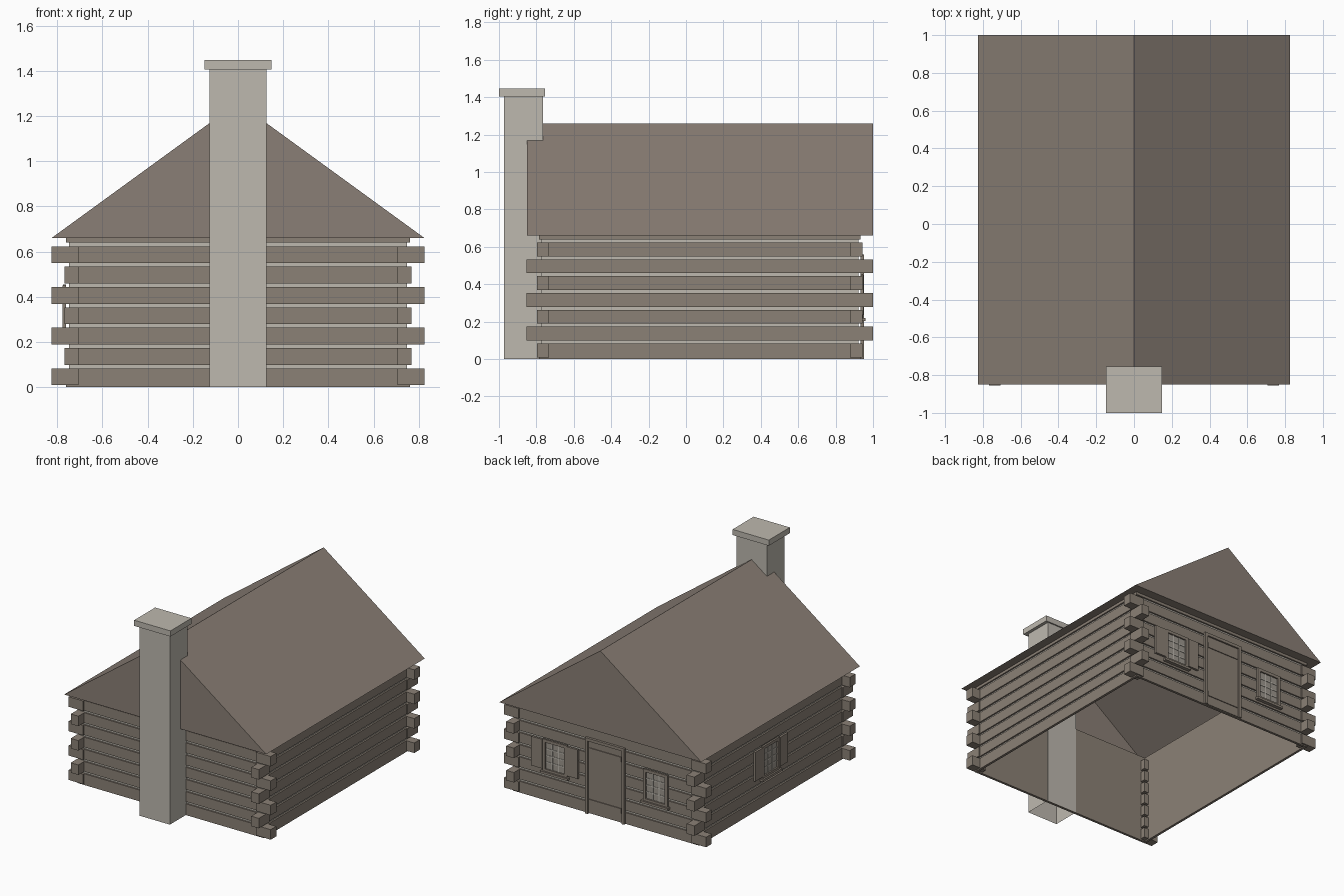
import bpy, bmesh

cube = bpy.data.objects.get("Cube")
if cube:
    bpy.data.objects.remove(cube, do_unlink=True)


def material(name, srgb):
    rgba = [(c / 255) ** 2.2 for c in srgb] + [1]
    m = bpy.data.materials.new(name)
    m.diffuse_color = rgba
    m.use_nodes = True
    m.node_tree.nodes["Principled BSDF"].inputs["Base Color"].default_value = rgba
    return m


WOOD = material("weathered wood", (138, 128, 117))
ROOF = material("roof brown", (137, 126, 117))
STONE = material("pale stone", (188, 183, 173))
GLASS = material("window glass", (156, 150, 141))

# Wall half sizes, wall centre in y, wall height
WX, WY, CY, TOP = 0.76, 0.86, 0.073, 0.66
BACK = CY + WY


def build(name, bm, mat):
    bmesh.ops.recalc_face_normals(bm, faces=bm.faces)
    mesh = bpy.data.meshes.new(name)
    bm.to_mesh(mesh)
    bm.free()
    mesh.materials.append(mat)
    ob = bpy.data.objects.new(name, mesh)
    bpy.context.collection.objects.link(ob)
    return ob


def add_box(bm, x, y, z, open_bottom=False):
    """Add a box from (low, high) pairs."""
    verts = bmesh.ops.create_cube(bm, size=1)["verts"]
    for v in verts:
        for i, (a, b) in enumerate((x, y, z)):
            v.co[i] = min(a, b) if v.co[i] < 0 else max(a, b)
    if open_bottom:
        low = min(z)
        faces = {f for v in verts for f in v.link_faces}
        bmesh.ops.delete(bm, geom=[f for f in faces if all(v.co.z == low for v in f.verts)],
                         context="FACES_ONLY")


def boxes(name, mat, items):
    bm = bmesh.new()
    for item in items:
        add_box(bm, *item)
    return build(name, bm, mat)


def ring(outer, inner, z):
    """Four wall slabs around the house, offsets measured inward from the wall face."""
    ox, oy, ix, iy = WX - outer, WY - outer, WX - inner, WY - inner
    out = []
    for s in (-1, 1):
        out.append(((-ox, ox), (CY + s * iy, CY + s * oy), z))
        out.append(((s * ix, s * ox), (CY - iy, CY + iy), z))
    return out


# Walls: log courses, recessed chinking, inner lining and top plate
PITCH, LOG_H, COURSES = 0.09, 0.074, 7
levels = [(0.009 + PITCH * i, 0.009 + PITCH * i + LOG_H) for i in range(COURSES)]
logs = []
for i, (z0, z1) in enumerate(levels):
    logs += ring(0, 0.015, (z0 if i else 0, z1))
logs += ring(0, 0.015, (0.64, TOP))
boxes("wall_logs", WOOD, logs)
boxes("chinking", STONE, ring(0.012, 0.015, (0.08, 0.645)))
boxes("inner_lining", WOOD, ring(0.015, 0.018, (0, TOP)))

# Crossed log ends at the corners, alternating direction by course
ends = []
for i, z in enumerate(levels):
    long_x, long_y = (0.825, 0.87) if i % 2 == 0 else (0.768, 0.927)
    for sx in (-1, 1):
        for sy in (-1, 1):
            ends.append(((sx * 0.706, sx * long_x),
                         (CY + sy * 0.805, CY + sy * long_y), z))
boxes("corner_log_ends", WOOD, ends)

# Roof shell: two slopes, two gables and a soffit that stops at the walls
RX, RIDGE, Y0, Y1 = 0.825, 1.26, -0.85, 1.0
bm = bmesh.new()
front, back = [[bm.verts.new(p) for p in ((-RX, y, TOP), (0, y, RIDGE), (RX, y, TOP))]
               for y in (Y0, Y1)]
for i in (0, 1):
    bm.faces.new((front[i], front[i + 1], back[i + 1], back[i]))
bm.faces.new(front)
bm.faces.new(back)
rim = (front[0], front[2], back[2], back[0])
inner = [bm.verts.new((sx * (WX - 0.018), CY + sy * (WY - 0.018), TOP))
         for sx, sy in ((-1, -1), (1, -1), (1, 1), (-1, 1))]
for i in range(4):
    j = (i + 1) % 4
    bm.faces.new((rim[i], rim[j], inner[j], inner[i]))
build("roof", bm, ROOF)

# Chimney, hollow underneath, with a cap
boxes("chimney", STONE, [((-0.125, 0.125), (-0.973, -0.765), (0, 1.405), True)])
boxes("chimney_cap", STONE, [((-0.148, 0.148), (-1.0, -0.755), (1.405, 1.447))])


def on_back(u, z, d):
    return (u, (BACK + d[0], BACK + d[1]), z)


def on_side(u, z, d):
    return ((-WX - d[0], -WX - d[1]), u, z)


def frame(u0, u1, z0, z1, w, d):
    """Border strips of width w inside a rectangle."""
    return [((u0, u0 + w), (z0, z1), d), ((u1 - w, u1), (z0, z1), d),
            ((u0 + w, u1 - w), (z1 - w, z1), d), ((u0 + w, u1 - w), (z0, z0 + w), d)]


def window(name, place, u, shutters):
    w, z0, z1 = 0.1, 0.215, 0.455
    trim = frame(u - w, u + w, z0, z1, 0.022, (0, 0.014))
    trim.append(((u - w - 0.012, u + w + 0.012), (z0 - 0.012, z0 + 0.005), (0, 0.026)))
    boxes(name + "_frame", WOOD, [place(*t) for t in trim])
    boxes(name + "_glass", GLASS, [place((u - w + 0.01, u + w - 0.01),
                                         (z0 + 0.01, z1 - 0.01), (0, 0.003))])
    gw, g0, g1 = w - 0.022, z0 + 0.022, z1 - 0.022
    bars = []
    for i in (1, 2):
        c = u - gw + 2 * gw * i / 3
        bars.append(((c - 0.004, c + 0.004), (g0, g1), (0.002, 0.007)))
    for i in (1, 2, 3):
        c = g0 + (g1 - g0) * i / 4
        bars.append(((u - gw, u + gw), (c - 0.004, c + 0.004), (0.002, 0.006)))
    boxes(name + "_bars", STONE, [place(*b) for b in bars])
    if shutters:
        boxes(name + "_shutters", WOOD,
              [place((u + s * (w + 0.002), u + s * (w + 0.09)), (0.235, 0.45), (0, 0.016))
               for s in (-1, 1)])


# Windows: two beside the door, one on the long wall
window("back_left_window", on_back, 0.41, True)
window("back_right_window", on_back, -0.41, False)
window("side_window", on_side, 0.11, True)

# Plank door with frame and two battens
door_frame = frame(-0.16, 0.16, 0.0, 0.56, 0.022, (0, 0.018))[:3]
boxes("door_frame", WOOD, [on_back(*t) for t in door_frame])
boxes("door", WOOD, [on_back((-0.14, 0.14), (0.005, 0.54), (0, 0.006))])
boxes("door_battens", WOOD, [on_back((-0.13, 0.13), (c - 0.018, c + 0.018), (0.005, 0.012))
                             for c in (0.09, 0.47)])
